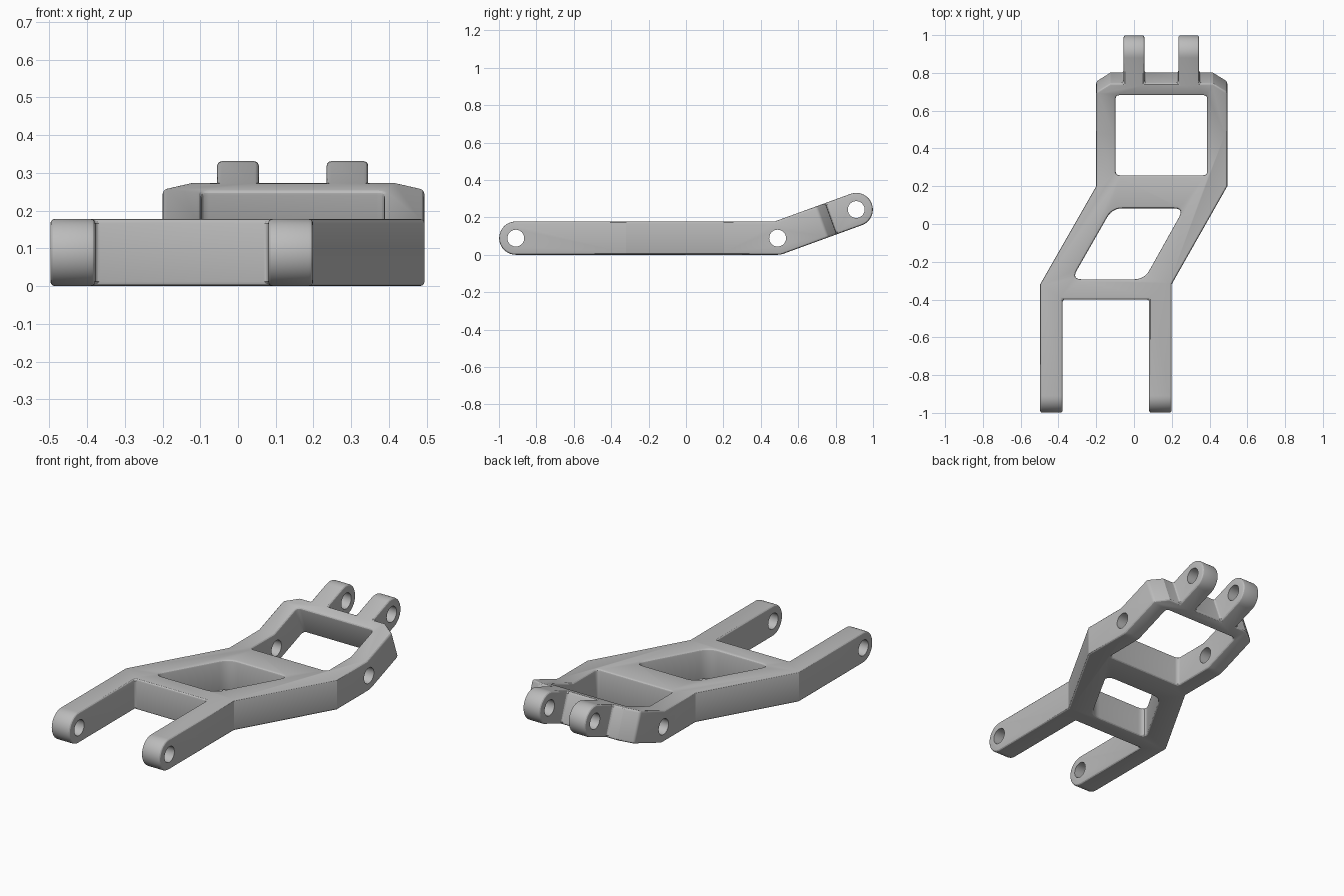
import bpy, bmesh
from math import sin, cos, pi, radians
from mathutils import Vector

cube = bpy.data.objects.get("Cube")
if cube:
    bpy.data.objects.remove(cube)

R = 0.089                      # half thickness of the arm
TILT = radians(20)             # slope of the rear section
FRONT, BEND = Vector((-0.91, R)), Vector((0.49, R))
ALONG, UP = Vector((cos(TILT), sin(TILT))), Vector((-sin(TILT), cos(TILT)))
TIP = BEND + 0.447 * ALONG

metal = bpy.data.materials.new("grey metal")
metal.use_nodes = True
metal.diffuse_color = (0.5, 0.5, 0.5, 1)
metal.node_tree.nodes["Principled BSDF"].inputs["Base Color"].default_value = (0.5, 0.5, 0.5, 1)


def prism(name, low, high):
    """Solid between two matching loops of points."""
    bm = bmesh.new()
    a, b = [[bm.verts.new(p) for p in loop] for loop in (low, high)]
    bm.faces.new(a)
    bm.faces.new(b)
    for i in range(len(a)):
        j = (i + 1) % len(a)
        bm.faces.new((a[i], a[j], b[j], b[i]))
    bmesh.ops.recalc_face_normals(bm, faces=bm.faces)
    mesh = bpy.data.meshes.new(name)
    bm.to_mesh(mesh)
    bm.free()
    mesh.materials.append(metal)
    ob = bpy.data.objects.new(name, mesh)
    bpy.context.collection.objects.link(ob)
    return ob


def arc(centre, r, start, end, steps):
    angles = [radians(start + (end - start) * i / steps) for i in range(steps + 1)]
    return [centre + r * Vector((cos(t), sin(t))) for t in angles]


def side_prism(name, pts):
    """Side profile (y, z) extruded across the width."""
    return prism(name, [(-0.7, *p) for p in pts], [(0.7, *p) for p in pts])


def plan_prism(name, pts):
    """Plan outline; past the bend its walls stand square to the slope."""
    loops = ([], [])
    for x, y in pts:
        past = y > BEND.x
        base = BEND + (y - BEND.x) * ALONG if past else Vector((y, R))
        normal = UP if past else Vector((0, 1))
        for loop, h in zip(loops, (-0.4, 0.4)):
            loop.append((x, *(base + h * normal)))
    return prism(name, *loops)


def rounded(pts, r, steps=6):
    """Round every corner of a plan outline."""
    out = []
    pts = [Vector(p) for p in pts]
    for i, p in enumerate(pts):
        a = p + r * (pts[i - 1] - p).normalized()
        b = p + r * (pts[(i + 1) % len(pts)] - p).normalized()
        for k in range(steps + 1):
            t = k / steps
            out.append((1 - t) ** 2 * a + 2 * t * (1 - t) * p + t * t * b)
    return out


def apply(ob, kind, **settings):
    mod = ob.modifiers.new(kind, kind)
    for key, value in settings.items():
        setattr(mod, key, value)
    bpy.context.view_layer.objects.active = ob
    bpy.ops.object.modifier_apply(modifier=mod.name)


def combine(ob, tool, operation):
    apply(ob, 'BOOLEAN', object=tool, operation=operation, solver='EXACT')
    bpy.data.objects.remove(tool)


# Arm: bent bar with rounded ends, trimmed to the plan outline
arm = side_prism("suspension_arm",
                 arc(FRONT, R, 90, 270, 20) + arc(BEND, R, -90, -70, 4)
                 + arc(TIP, R, -70, 110, 20) + [BEND + R / cos(TILT / 2) * Vector((cos(radians(100)), sin(radians(100))))])

end = BEND.x + 0.303           # rear cross bar
far = 1.2                      # beyond the rounded ends
left_half = [(-0.497, -far), (-0.497, -0.32), (-0.2, 0.2), (-0.2, end - 0.05), (-0.125, end)]
lugs = [(-0.055, end), (-0.055, far), (0.055, far), (0.055, end),
        (0.235, end), (0.235, far), (0.345, far), (0.345, end)]
right_half = [(0.418, end), (0.494, end - 0.05), (0.494, 0.2), (0.199, -0.32), (0.199, -far)]
fork = [(0.08, -far), (0.08, -0.4), (-0.378, -0.4), (-0.378, -far)]
combine(arm, plan_prism("outline", left_half + lugs + right_half + fork), 'INTERSECT')

# Windows
slanted = [(-0.33, -0.293), (0.055, -0.293), (0.265, 0.083), (-0.115, 0.083)]
rear = [(-0.097, 0.258), (0.387, 0.258), (0.387, end - 0.07), (-0.097, end - 0.07)]
combine(arm, plan_prism("slanted_window", rounded(slanted, 0.055)), 'DIFFERENCE')
combine(arm, plan_prism("rear_window", rounded(rear, 0.02, 4)), 'DIFFERENCE')

# Softened edges, then crisp pin holes
apply(arm, 'BEVEL', width=0.012, segments=3, limit_method='ANGLE',
      angle_limit=radians(35), use_clamp_overlap=False)
for centre in (FRONT, BEND, TIP):
    combine(arm, side_prism("pin_hole", arc(centre, 0.045, 0, 348.75, 31)), 'DIFFERENCE')

bpy.ops.object.select_all(action='DESELECT')
arm.select_set(True)
bpy.context.view_layer.objects.active = arm
bpy.ops.object.shade_smooth_by_angle(angle=radians(25))
